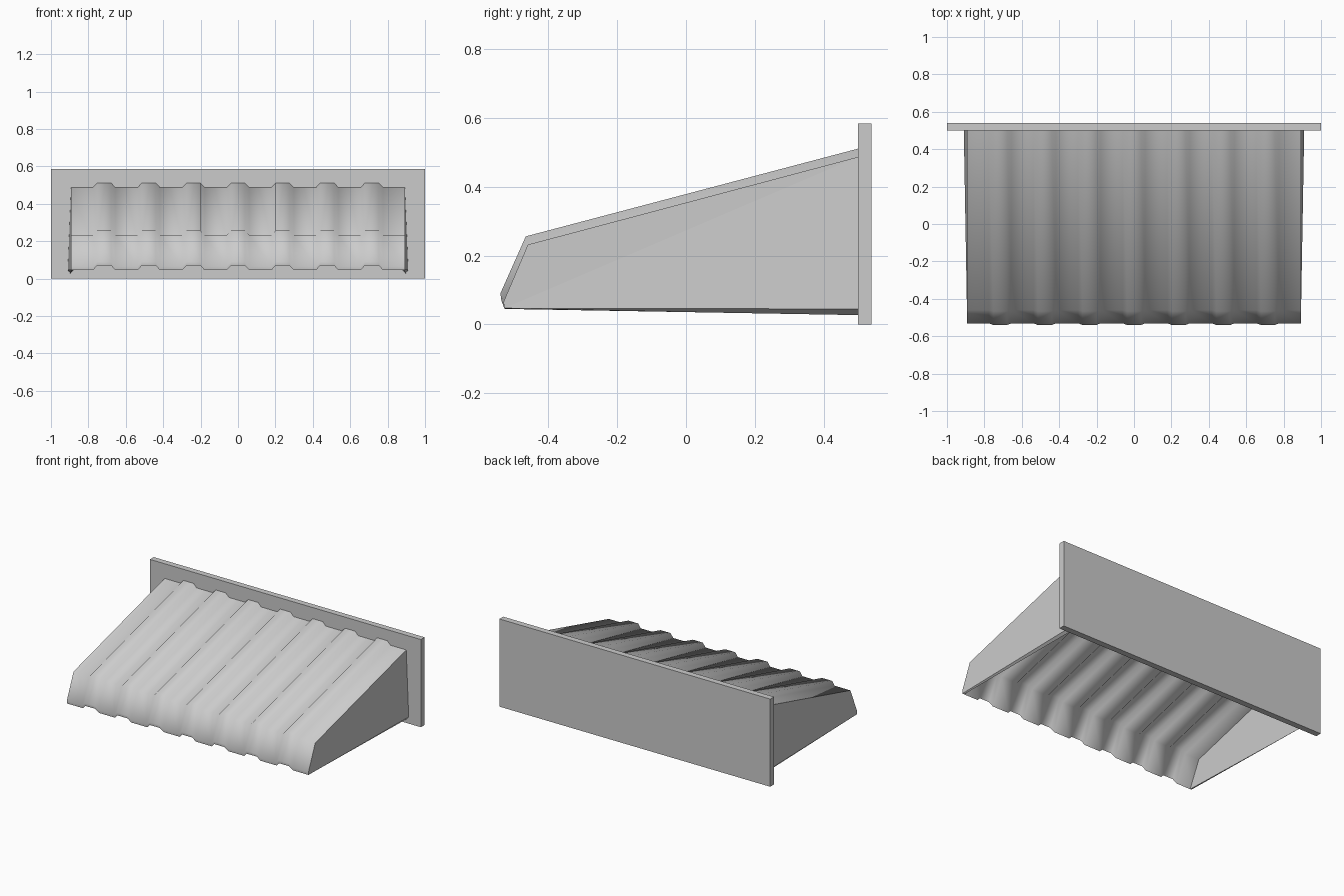
import bpy, bmesh

if "Cube" in bpy.data.objects:
    bpy.data.objects.remove(bpy.data.objects["Cube"])

def make_object(name, verts, faces, smooth=None):
    mesh = bpy.data.meshes.new(name)
    bm = bmesh.new()
    vs = [bm.verts.new(v) for v in verts]
    for f in faces:
        bm.faces.new([vs[i] for i in f])
    bmesh.ops.recalc_face_normals(bm, faces=bm.faces[:])
    bm.to_mesh(mesh)
    bm.free()
    ob = bpy.data.objects.new(name, mesh)
    bpy.context.collection.objects.link(ob)
    if smooth:
        bpy.ops.object.select_all(action='DESELECT')
        ob.select_set(True)
        bpy.context.view_layer.objects.active = ob
        bpy.ops.object.shade_smooth_by_angle(angle=smooth)
    return ob

# wall plate
bpy.ops.mesh.primitive_cube_add(size=1, location=(0, 0.52, 0.2925))
plate = bpy.context.object
plate.name = "wall_plate"
plate.scale = (2.0, 0.04, 0.585)
bpy.ops.object.transform_apply(location=True, rotation=False, scale=True)

# corrugated canopy: closed y-z loops (outer back to front, inner front to back)
valley = [(0.5, 0.487), (-0.46, 0.232), (-0.531, 0.065),
          (-0.528, 0.045), (-0.447, 0.214), (0.5, 0.466)]
ridge = [(0.5, 0.511), (-0.466, 0.256), (-0.54, 0.09),
         (-0.537, 0.07), (-0.453, 0.238), (0.5, 0.49)]
stations = [(-0.892, valley)]
for i in range(7):
    c = (i - 3) * 0.2385
    stations += [(c - 0.06, valley), (c - 0.037, ridge),
                 (c + 0.037, ridge), (c + 0.06, valley)]
stations.append((0.892, valley))
n = len(valley)
verts = [(x, y, z) for x, loop in stations for y, z in loop]
faces = [(s * n + k, s * n + (k + 1) % n, (s + 1) * n + (k + 1) % n, (s + 1) * n + k)
         for s in range(len(stations) - 1) for k in range(n)]
last = (len(stations) - 1) * n
for b in (0, last):
    faces += [(b, b + 1, b + 4, b + 5), (b + 1, b + 2, b + 3, b + 4)]
make_object("corrugated_canopy", verts, faces, smooth=1.05)

# side panels, flaring slightly towards the bottom rear corner
outer = [(0.892, 0.5, 0.487), (0.892, -0.46, 0.232), (0.892, -0.531, 0.065),
         (0.892, -0.528, 0.047), (0.91, 0.5, 0.045)]
inner = [(0.88, 0.5, 0.48), (0.88, -0.455, 0.228), (0.88, -0.528, 0.062),
         (0.88, -0.526, 0.045), (0.896, 0.5, 0.027)]
m = len(outer)
side_faces = [(0, 4, 3), (0, 3, 1), (1, 3, 2), (5, 8, 9), (5, 6, 8), (6, 7, 8)]
side_faces += [(k, (k + 1) % m, m + (k + 1) % m, m + k) for k in range(m)]
for name, s in (("side_panel_right", 1), ("side_panel_left", -1)):
    make_object(name, [(s * x, y, z) for x, y, z in outer + inner], side_faces)
